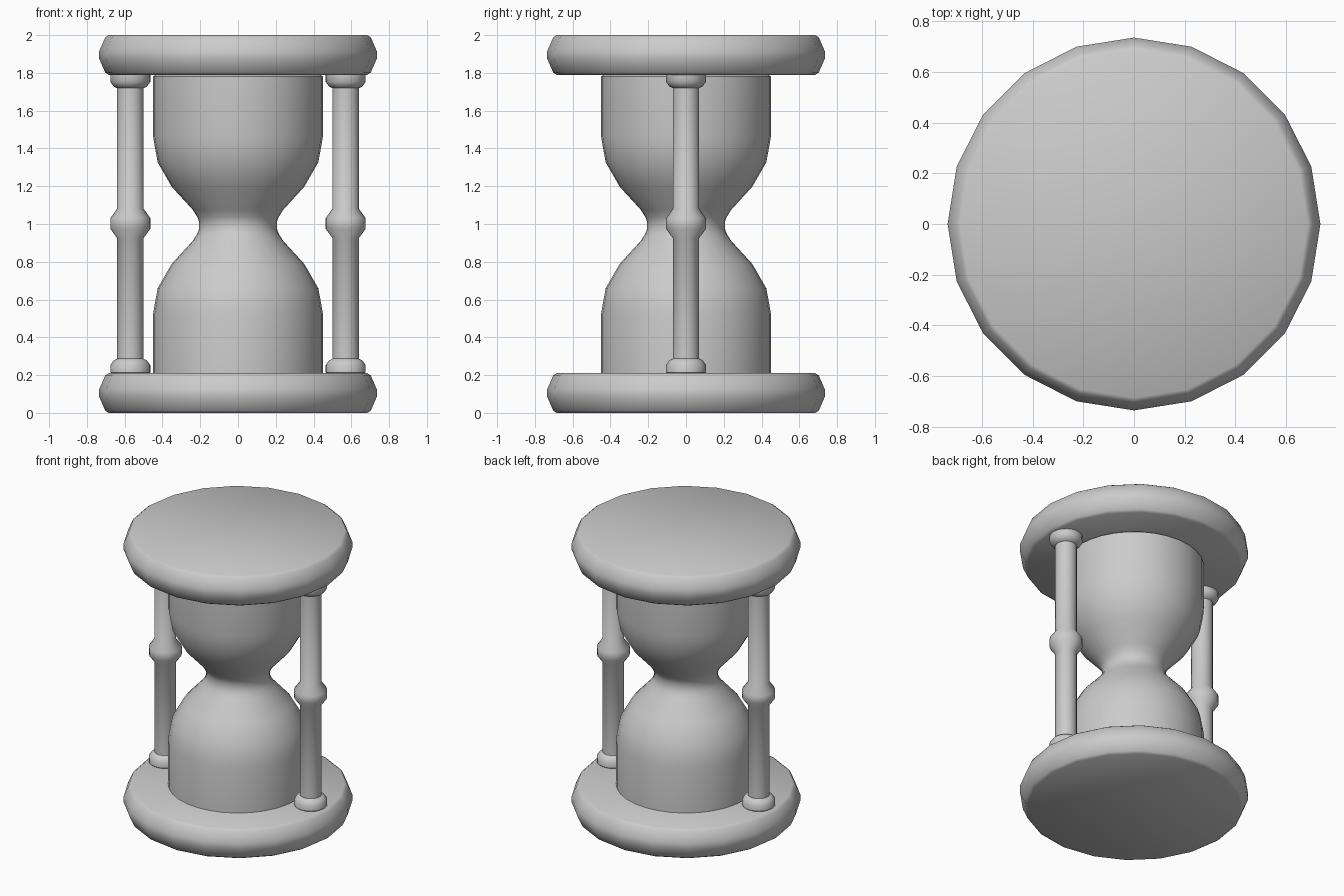
import bpy, bmesh, math

if "Cube" in bpy.data.objects:
    bpy.data.objects.remove(bpy.data.objects["Cube"])


def lathe(name, profile, sides, x=0.0):
    """Revolve a (radius, z) profile, listed bottom to top, and cap both ends."""
    bm = bmesh.new()
    rings = []
    for r, z in profile:
        rings.append([bm.verts.new((r * math.cos(2 * math.pi * i / sides),
                                    r * math.sin(2 * math.pi * i / sides), z))
                      for i in range(sides)])
    for low, high in zip(rings, rings[1:]):
        for i in range(sides):
            j = (i + 1) % sides
            bm.faces.new((low[i], low[j], high[j], high[i]))
    bm.faces.new(rings[0][::-1])
    bm.faces.new(rings[-1])
    mesh = bpy.data.meshes.new(name)
    bm.to_mesh(mesh)
    bm.free()
    obj = bpy.data.objects.new(name, mesh)
    obj.location.x = x
    bpy.context.collection.objects.link(obj)
    bpy.ops.object.select_all(action='DESELECT')
    obj.select_set(True)
    bpy.context.view_layer.objects.active = obj
    bpy.ops.object.shade_smooth_by_angle(angle=math.radians(40))
    return obj


def mirrored(half, centre):
    """Complete a lower-half profile by reflecting it about a height."""
    return half + [(r, 2 * centre - z) for r, z in reversed(half)]


# Round end plates
plate = mirrored([(0.685, 0.0), (0.703, 0.012), (0.735, 0.085)], 0.105)
lathe("base_plate", plate, 20)
lathe("top_plate", [(r, z + 1.79) for r, z in plate], 20)

# Waisted glass bulb
bulb = [(0.435, 0.195), (0.45, 0.205), (0.45, 0.52), (0.44, 0.58),
        (0.425, 0.66), (0.35, 0.79), (0.24, 0.91), (0.215, 0.95), (0.206, 0.975)]
lathe("glass_bulb", mirrored(bulb, 0.993), 32)

# Turned side posts with end collars and a middle ring
post = [(0.095, 0.205), (0.106, 0.215), (0.106, 0.253), (0.088, 0.278),
        (0.07, 0.287), (0.07, 0.925), (0.106, 0.975)]
for side, x in (("left", -0.57), ("right", 0.57)):
    lathe(side + "_post", mirrored(post, 1.003), 20, x)
